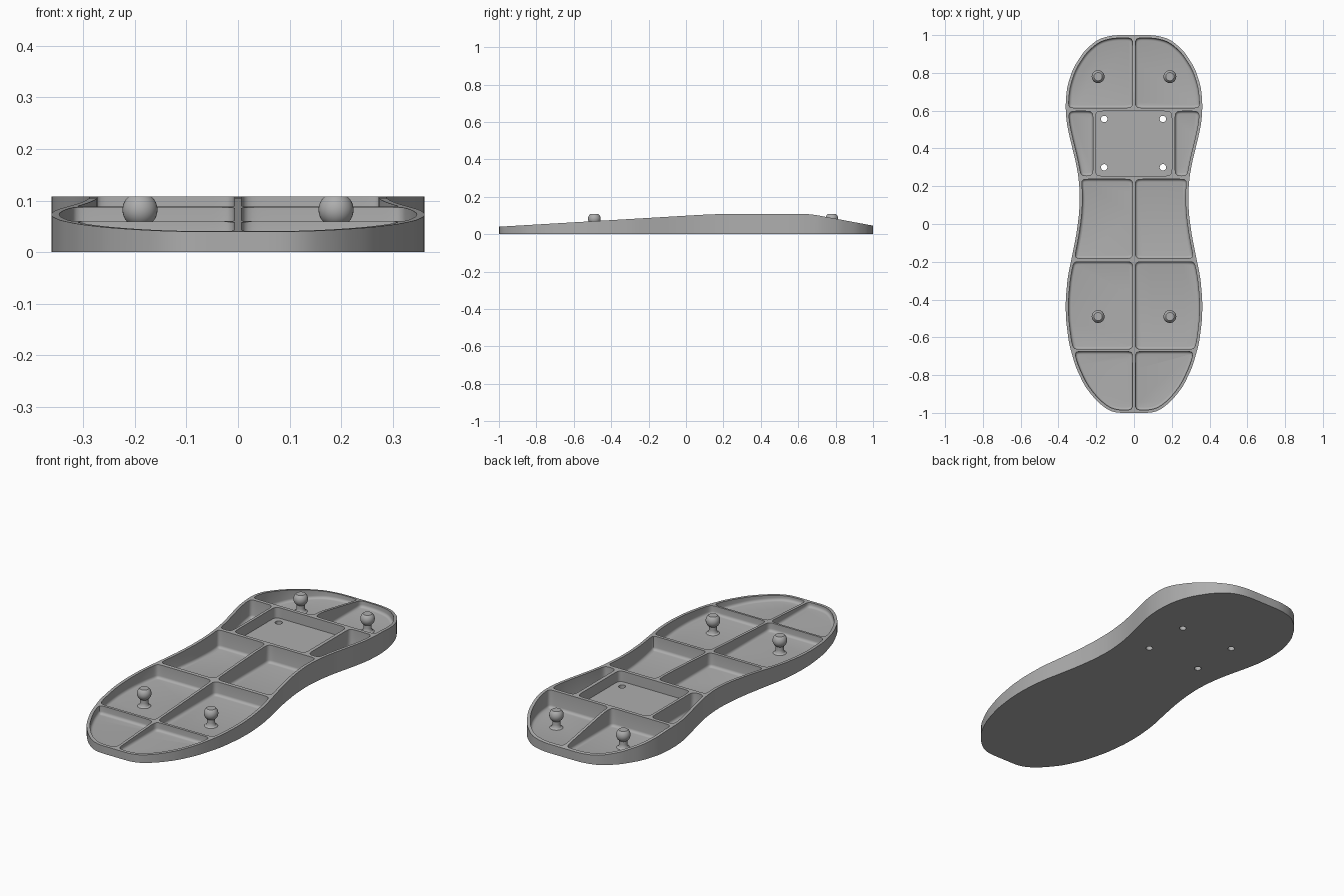
import bpy, bmesh, math
from mathutils import Vector

cube = bpy.data.objects.get("Cube")
if cube:
    bpy.data.objects.remove(cube, do_unlink=True)

grey = bpy.data.materials.new("plain grey")
grey.use_nodes = True
grey.diffuse_color = (0.42, 0.42, 0.42, 1)
grey.node_tree.nodes["Principled BSDF"].inputs["Base Color"].default_value = (0.42, 0.42, 0.42, 1)


def make_object(name, bm):
    bmesh.ops.recalc_face_normals(bm, faces=bm.faces)
    mesh = bpy.data.meshes.new(name)
    bm.to_mesh(mesh)
    bm.free()
    mesh.materials.append(grey)
    obj = bpy.data.objects.new(name, mesh)
    bpy.context.scene.collection.objects.link(obj)
    return obj


def select_only(obj):
    bpy.ops.object.select_all(action='DESELECT')
    obj.select_set(True)
    bpy.context.view_layer.objects.active = obj


def soften(points, step, rounds):
    """Resample a closed loop evenly, then average it to round the corners."""
    out = []
    for a, b in zip(points, points[1:] + points[:1]):
        n = max(1, round((b - a).length / step))
        out += [a.lerp(b, i / n) for i in range(n)]
    for _ in range(rounds):
        out = [(out[i - 1] + 2 * p + out[(i + 1) % len(out)]) / 4 for i, p in enumerate(out)]
    return out


def inset(points, d):
    """Move a counter-clockwise loop inwards by d."""
    out = []
    for i, p in enumerate(points):
        t = (points[(i + 1) % len(points)] - points[i - 1]).normalized()
        out.append(p + Vector((-t.y, t.x)) * d)
    return out


def clip(points, axis, limit, sign):
    """Keep the part of a loop on one side of an axis-aligned line."""
    out = []
    for a, b in zip(points, points[1:] + points[:1]):
        da, db = sign * (a[axis] - limit), sign * (b[axis] - limit)
        if da >= 0:
            out.append(a)
        if da * db < 0:
            out.append(a.lerp(b, da / (da - db)))
    return out


def loft(name, rings):
    """Closed solid through (loop, height) rings."""
    bm = bmesh.new()
    rows = [[bm.verts.new((p.x, p.y, z)) for p in loop] for loop, z in rings]
    n = len(rows[0])
    for lo, hi in zip(rows, rows[1:]):
        for i in range(n):
            j = (i + 1) % n
            bm.faces.new((lo[i], lo[j], hi[j], hi[i]))
    bm.faces.new(rows[0][::-1])
    bm.faces.new(rows[-1])
    return make_object(name, bm)


def carve(target, cutter, operation='DIFFERENCE'):
    select_only(target)
    mod = target.modifiers.new("carve", 'BOOLEAN')
    mod.operation = operation
    mod.solver = 'EXACT'
    mod.object = cutter
    bpy.ops.object.modifier_apply(modifier=mod.name)
    bpy.data.objects.remove(cutter, do_unlink=True)


# Sole outline, mirrored from its left half
half = [(.10, -1), (.14, -.985), (.2, -.935), (.26, -.86), (.31, -.755), (.345, -.63),
        (.361, -.5), (.362, -.4), (.351, -.28), (.33, -.18), (.306, -.06), (.291, .05),
        (.286, .15), (.294, .25), (.311, .34), (.336, .44), (.356, .53), (.363, .62),
        (.356, .72), (.325, .82), (.265, .915), (.19, .98), (.11, 1)]
outline = [Vector(p) for p in half] + [Vector((-x, y)) for x, y in reversed(half)]
outline = soften(outline, .02, 3)
body = loft("sole_body", [(outline, 0), (outline, .2)])

# Sloping upper surface
profile = [(-1.1, .034), (.08, .1035), (.15, .1065), (.22, .108), (.62, .108), (.66, .1065),
           (.7, .1015), (1.1, .027), (1.1, -.1), (-1.1, -.1)]
bm = bmesh.new()
face = bm.faces.new([bm.verts.new((-.6, y, z)) for y, z in profile])
ext = bmesh.ops.extrude_face_region(bm, geom=[face])
bmesh.ops.translate(bm, vec=(1.2, 0, 0), verts=[v for v in ext["geom"] if isinstance(v, bmesh.types.BMVert)])
carve(body, make_object("slope_cutter", bm), 'INTERSECT')

# Pockets with rounded corners and filleted floors, on both sides
FLOOR, FILLET = .017, .014
inner = inset(outline, .015)
for x0, y0, y1 in [(.007, -.985, -.675), (.007, -.663, -.2), (.007, -.182, .237),
                   (.218, .255, .597), (.007, .615, .985)]:
    loop = clip(clip(clip(inner, 0, x0, 1), 1, y0, 1), 1, y1, -1)
    loop = soften(loop, .01, 6)
    rings = []
    for k in range(5):
        a = math.pi / 2 * k / 4
        rings.append((inset(loop, FILLET * (1 - math.sin(a))), FLOOR + FILLET * (1 - math.cos(a))))
    rings.append((loop, .3))
    for side in (1, -1):
        carve(body, loft("pocket_cutter", [([Vector((side * p.x, p.y)) for p in r], z) for r, z in rings]))

# Shallow central tray
tray = [Vector(p) for p in ((-.204, .255), (.2, .255), (.2, .597), (-.204, .597))]
tray = soften(tray, .01, 6)
carve(body, loft("tray_cutter", [(tray, .054), (tray, .3)]))

# Screw holes through the tray
for x in (-.158, .153):
    for y in (.3, .556):
        ring = [Vector((x + .017 * math.cos(t * math.pi / 12), y + .017 * math.sin(t * math.pi / 12)))
                for t in range(24)]
        carve(body, loft("hole_cutter", [(ring, -.1), (ring, .3)]))
select_only(body)
bpy.ops.object.shade_smooth_by_angle(angle=math.radians(30))

# Ball-headed pegs with flared feet and flat tops
BALL, CENTRE, STEM = .034, .082, .019
path = [(.033, FLOOR - .002), (.031, FLOOR + .001), (.024, .022), (.02, .029), (STEM, .037)]
start, end = -math.acos(STEM / BALL), math.asin((.108 - CENTRE) / BALL)
for k in range(13):
    a = start + (end - start) * k / 12
    path.append((BALL * math.cos(a), CENTRE + BALL * math.sin(a)))
for side, label in ((1, "left"), (-1, "right")):
    for y, place in ((-.49, "front"), (.78, "back")):
        rings = []
        for r, z in path:
            rings.append(([Vector((side * .19 + r * math.cos(t * math.pi / 16), y + r * math.sin(t * math.pi / 16)))
                           for t in range(32)], z))
        peg = loft(f"{place}_{label}_peg", rings)
        select_only(peg)
        bpy.ops.object.shade_smooth_by_angle(angle=math.radians(30))
